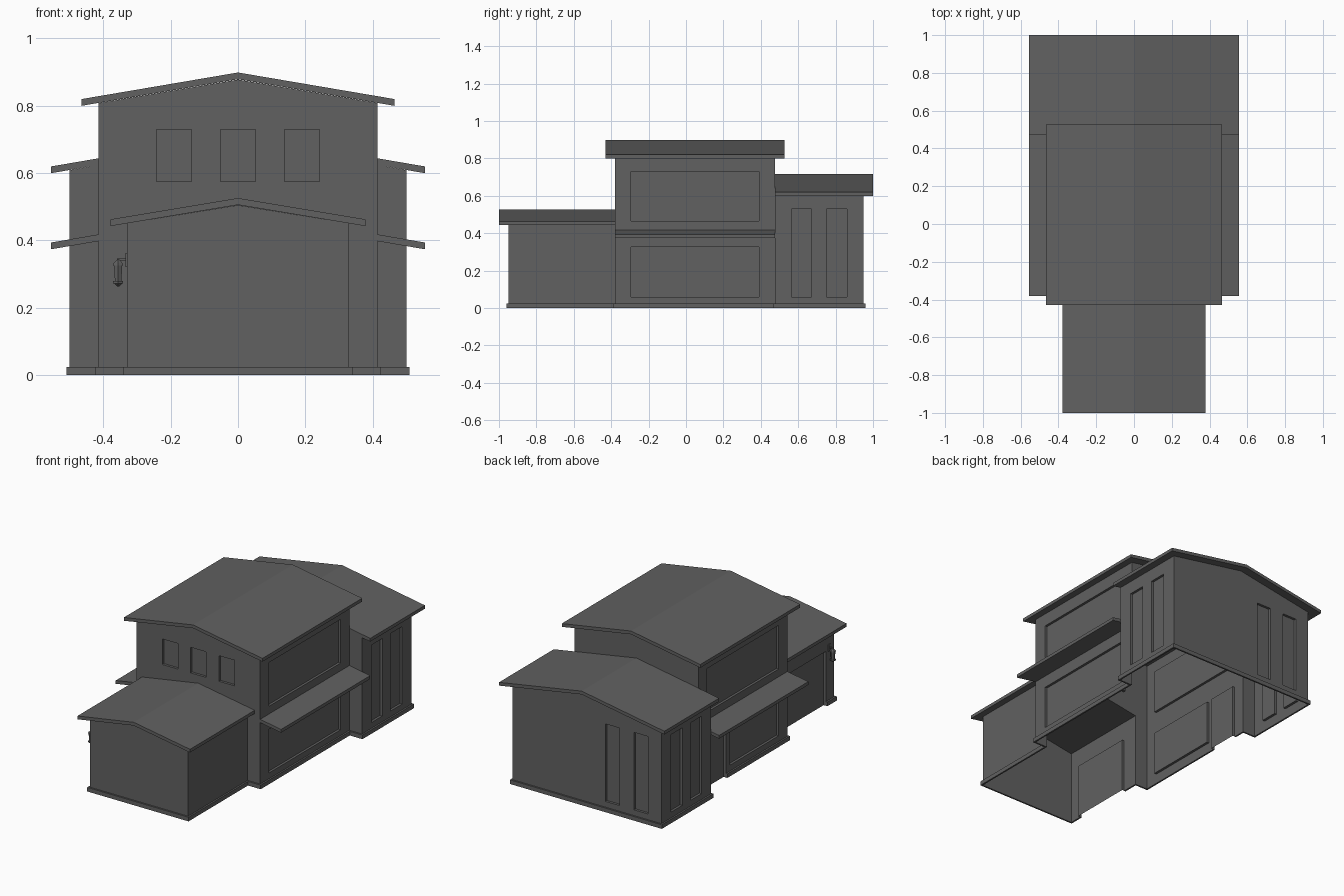
import bpy, bmesh
from mathutils import Vector

cube = bpy.data.objects.get("Cube")
if cube:
    bpy.data.objects.remove(cube, do_unlink=True)

grey = bpy.data.materials.new("dark_grey")
grey.use_nodes = True
COLOUR = (0.12, 0.12, 0.12, 1)
grey.diffuse_color = COLOUR
grey.node_tree.nodes["Principled BSDF"].inputs["Base Color"].default_value = COLOUR


def finish(name, bm):
    mesh = bpy.data.meshes.new(name)
    bm.to_mesh(mesh)
    bm.free()
    mesh.materials.append(grey)
    obj = bpy.data.objects.new(name, mesh)
    bpy.context.collection.objects.link(obj)
    return obj


def add_face(bm, points, outward):
    """Add one polygon whose normal points along outward."""
    face = bm.faces.new([bm.verts.new(p) for p in points])
    face.normal_update()
    if face.normal.dot(Vector(outward)) < 0:
        face.normal_flip()


def plane(axis, pos, sign):
    """Map (u, z, depth behind the wall) to a point on an x or y facing wall."""
    if axis == "x":
        return lambda u, z, d=0: Vector((pos - sign * d, u, z))
    return lambda u, z, d=0: Vector((u, pos - sign * d, z))


def normal(axis, sign):
    return (sign, 0, 0) if axis == "x" else (0, sign, 0)


def panel(name, axis, pos, sign, outline):
    bm = bmesh.new()
    p = plane(axis, pos, sign)
    add_face(bm, [p(u, z) for u, z in outline], normal(axis, sign))
    return finish(name, bm)


def wall(name, axis, pos, sign, extent, openings=(), depth=0.015):
    """Rectangular wall sheet with recessed openings; boxes are (u0, u1, z0, z1)."""
    bm = bmesh.new()
    p, n = plane(axis, pos, sign), normal(axis, sign)
    boxes = [extent, *openings]
    us = sorted({v for b in boxes for v in b[:2]})
    zs = sorted({v for b in boxes for v in b[2:]})
    for u0, u1 in zip(us, us[1:]):
        for z0, z1 in zip(zs, zs[1:]):
            u, z = (u0 + u1) / 2, (z0 + z1) / 2
            if not any(b[0] < u < b[1] and b[2] < z < b[3] for b in openings):
                add_face(bm, [p(u0, z0), p(u1, z0), p(u1, z1), p(u0, z1)], n)
    for u0, u1, z0, z1 in openings:
        ring = [(u0, z0), (u1, z0), (u1, z1), (u0, z1)]
        add_face(bm, [p(u, z, depth) for u, z in ring], n)
        centre = p((u0 + u1) / 2, (z0 + z1) / 2)
        for a, b in zip(ring, ring[1:] + ring[:1]):
            if a[1] == b[1] == 0:
                continue  # doors stay open at the ground
            middle = (p(*a) + p(*b)) / 2
            add_face(bm, [p(*a), p(*b), p(*b, depth), p(*a, depth)], centre - middle)
    return finish(name, bm)


def slab(name, profile, y0, y1):
    """Extrude a closed x-z profile along y."""
    bm = bmesh.new()
    face = bm.faces.new([bm.verts.new((x, y0, z)) for x, z in profile])
    out = bmesh.ops.extrude_face_region(bm, geom=[face])["geom"]
    bmesh.ops.translate(bm, vec=(0, y1 - y0, 0),
                        verts=[v for v in out if isinstance(v, bmesh.types.BMVert)])
    bmesh.ops.recalc_face_normals(bm, faces=bm.faces)
    return finish(name, bm)


def gable_roof(name, half, eave, ridge, y0, y1, t=0.02):
    slab(name, [(-half, eave), (0, ridge), (half, eave),
                (half, eave - t), (0, ridge - t), (-half, eave - t)], y0, y1)


def box(bm, x0, x1, y0, y1, z0, z1):
    verts = bmesh.ops.create_cube(bm, size=1)["verts"]
    bmesh.ops.scale(bm, vec=(x1 - x0, y1 - y0, z1 - z0), verts=verts)
    bmesh.ops.translate(bm, vec=((x0 + x1) / 2, (y0 + y1) / 2, (z0 + z1) / 2), verts=verts)


# Main dimensions: half widths, eave heights at the walls, gable peaks, wall planes
GW, MW, BW = 0.33, 0.415, 0.50
GE, ME, BE = 0.451, 0.808, 0.609
GP, MP, BP = 0.505, 0.878, 0.695
FRONT, MID, REAR, BACK = -0.95, -0.38, 0.475, 0.95

# Roofs
gable_roof("front_wing_roof", 0.378, 0.463, 0.526, -1.0, MID)
gable_roof("main_roof", 0.465, 0.82, 0.899, -0.43, 0.527)
gable_roof("rear_wing_roof", 0.555, 0.62, 0.715, REAR, 1.0)

# Side walls with recessed windows; two doors on the right side
upper = (-0.295, 0.39, 0.465, 0.73)
lower = (-0.295, 0.39, 0.06, 0.325)
short_lower = (-0.295, 0.17, 0.06, 0.325)
wing_door = (-0.87, -0.48, 0, 0.33)
side_door = (0.21, 0.40, 0, 0.325)
tall = [(0.565, 0.67, 0.06, 0.53), (0.75, 0.86, 0.06, 0.53)]
for side, s in (("left", 1), ("right", -1)):
    left = s > 0
    wall(side + "_front_wing_wall", "x", s * GW, s, (FRONT, MID, 0, GE),
         [] if left else [wing_door])
    wall(side + "_main_wall", "x", s * MW, s, (MID, REAR, 0, ME),
         [upper, lower] if left else [upper, short_lower, side_door])
    wall(side + "_rear_wing_wall", "x", s * BW, s, (REAR, BACK, 0, BE), tall)
    panel(side + "_step_wall", "y", REAR, -1,
          [(s * MW, 0), (s * BW, 0), (s * BW, BE), (s * MW, 0.624)])
    slab(side + "_canopy", [(s * MW, 0.418), (s * 0.555, 0.394),
                            (s * 0.555, 0.374), (s * MW, 0.398)], MID, REAR)

# Front and back walls
panel("front_wing_front_wall", "y", FRONT, -1,
      [(-GW, 0), (GW, 0), (GW, GE), (0, GP), (-GW, GE)])
panel("main_front_lower_wall", "y", MID, -1,
      [(-MW, 0), (-GW, 0), (-GW, GE), (0, GP), (GW, GE), (GW, 0),
       (MW, 0), (MW, 0.55), (-MW, 0.55)])
wall("main_front_window_wall", "y", MID, -1, (-MW, MW, 0.55, 0.75),
     [(x - 0.052, x + 0.052, 0.575, 0.73) for x in (-0.19, 0, 0.19)])
panel("main_front_gable", "y", MID, -1,
      [(-MW, 0.75), (MW, 0.75), (MW, ME), (0, MP), (-MW, ME)])
panel("main_rear_gable", "y", REAR, 1,
      [(-MW, 0.624), (-MW, ME), (0, MP), (MW, ME), (MW, 0.624), (0, BP)])
wall("rear_wing_back_wall", "y", BACK, 1, (-BW, BW, 0, BE),
     [(-0.22, -0.125, 0.06, 0.53), (-0.41, -0.315, 0.06, 0.53)])
panel("rear_wing_gable", "y", BACK, 1, [(-BW, BE), (BW, BE), (0, BP)])

# Foundation strips, left open at the doors
T, H = 0.01, 0.025
bm = bmesh.new()
box(bm, -GW - T, GW + T, FRONT - T, FRONT, 0, H)
box(bm, -BW - T, BW + T, BACK, BACK + T, 0, H)
for s in (1, -1):
    def strip(x0, x1, y0, y1):
        box(bm, min(s * x0, s * x1), max(s * x0, s * x1), y0, y1, 0, H)
    strip(GW, MW + T, MID - T, MID)
    strip(MW, BW + T, REAR - T, REAR)
    runs = [(GW, FRONT, MID, wing_door), (MW, MID, REAR, side_door),
            (BW, REAR, BACK, None)]
    for x, y0, y1, door in runs:
        pieces = [(y0, y1)] if s > 0 or not door else [(y0, door[0]), (door[1], y1)]
        for a, b in pieces:
            strip(x, x + T, a, b)
finish("foundation", bm)

# Wall lantern: body, cap, base and bracket
LX, LY = -0.356, -0.9
bm = bmesh.new()
for r0, r1, z0, z1 in ((0.011, 0.014, 0.279, 0.326), (0.017, 0.015, 0.326, 0.333),
                       (0.015, 0.004, 0.333, 0.343), (0.017, 0.017, 0.273, 0.279),
                       (0.004, 0.015, 0.264, 0.273)):
    verts = bmesh.ops.create_cone(bm, cap_ends=True, segments=6, radius1=r0,
                                  radius2=r1, depth=z1 - z0)["verts"]
    bmesh.ops.translate(bm, vec=(LX, LY, (z0 + z1) / 2), verts=verts)
box(bm, LX - 0.003, -GW, LY - 0.003, LY + 0.003, 0.341, 0.347)
box(bm, -GW - 0.004, -GW, LY - 0.008, LY + 0.008, 0.322, 0.363)
finish("wall_lantern", bm)
